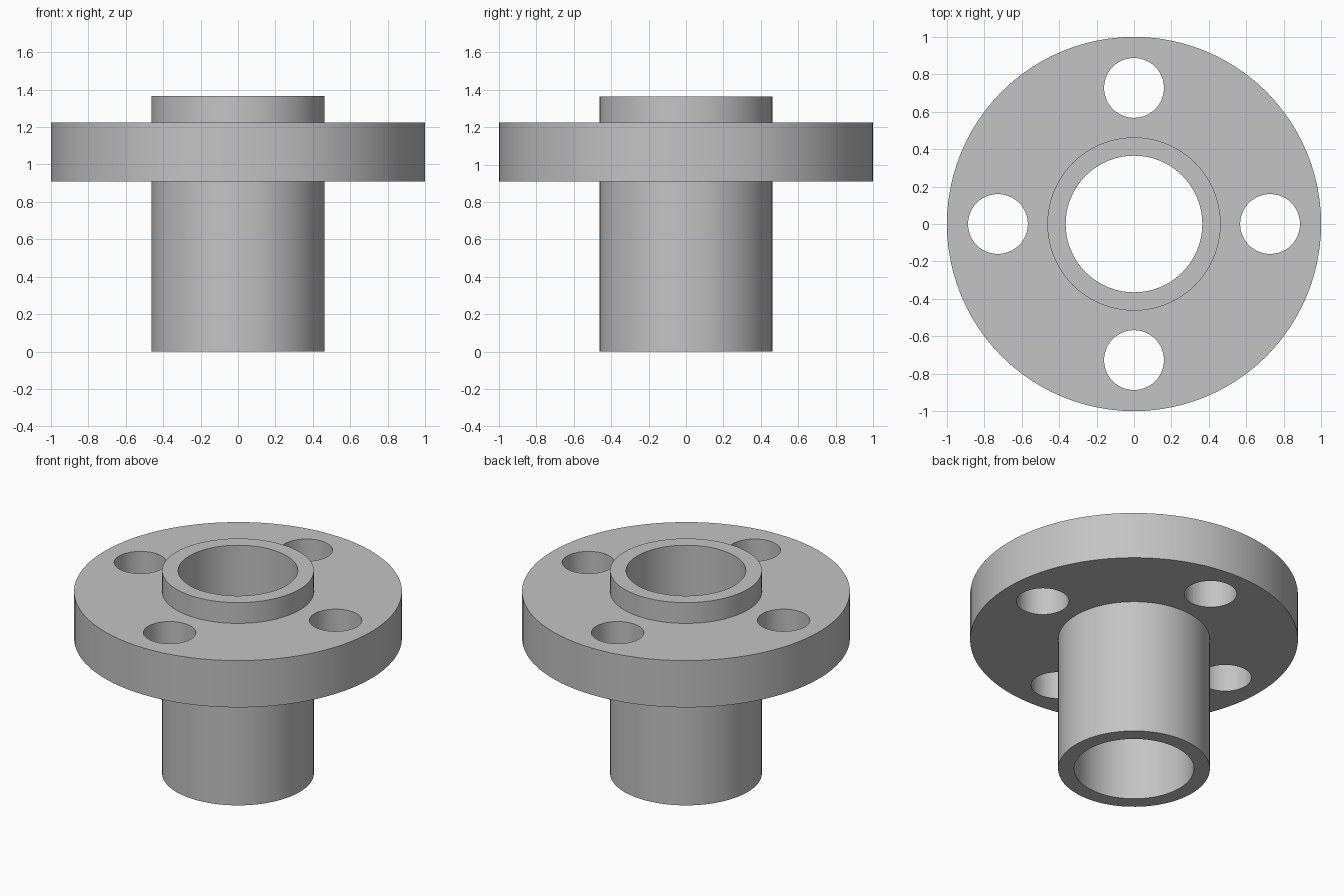
import bpy, bmesh, math
from mathutils import Vector, Matrix

cube = bpy.data.objects.get("Cube")
if cube:
    bpy.data.objects.remove(cube, do_unlink=True)

# Main sizes
BORE_R, PIPE_R, FLANGE_R = 0.365, 0.463, 1.0
FLANGE_BOTTOM, FLANGE_TOP, HEIGHT = 0.91, 1.225, 1.365
BOLT_R, BOLT_CIRCLE, BOLT_COUNT = 0.16, 0.727, 4
SEGMENTS = 96

# Plain grey metal
grey = bpy.data.materials.new("grey metal")
grey.use_nodes = True
grey.diffuse_color = (0.55, 0.55, 0.55, 1)
grey.node_tree.nodes["Principled BSDF"].inputs["Base Color"].default_value = grey.diffuse_color


def make_object(name, bm):
    bmesh.ops.recalc_face_normals(bm, faces=bm.faces)
    mesh = bpy.data.meshes.new(name)
    bm.to_mesh(mesh)
    bm.free()
    mesh.materials.append(grey)
    obj = bpy.data.objects.new(name, mesh)
    bpy.context.collection.objects.link(obj)
    return obj


def lathe(name, profile):
    """Spin a closed (radius, height) outline around the z axis."""
    bm = bmesh.new()
    verts = [bm.verts.new((r, 0, z)) for r, z in profile]
    edges = [bm.edges.new((v, verts[i - 1])) for i, v in enumerate(verts)]
    bmesh.ops.spin(bm, geom=verts + edges, cent=(0, 0, 0), axis=(0, 0, 1),
                   angle=math.tau, steps=SEGMENTS, use_merge=True)
    bmesh.ops.remove_doubles(bm, verts=bm.verts, dist=0.0001)
    return make_object(name, bm)


# Pipe, flange and raised collar as one turned body
flange = lathe("pipe_flange", [
    (BORE_R, 0), (PIPE_R, 0),
    (PIPE_R, FLANGE_BOTTOM), (FLANGE_R, FLANGE_BOTTOM),
    (FLANGE_R, FLANGE_TOP), (PIPE_R, FLANGE_TOP),
    (PIPE_R, HEIGHT), (BORE_R, HEIGHT),
])

# Bolt hole cutters, evenly spaced around the flange
bm = bmesh.new()
middle = Vector((BOLT_CIRCLE, 0, (FLANGE_BOTTOM + FLANGE_TOP) / 2))
for i in range(BOLT_COUNT):
    turn = Matrix.Rotation(math.tau * i / BOLT_COUNT, 4, "Z")
    bmesh.ops.create_cone(bm, cap_ends=True, segments=48,
                          radius1=BOLT_R, radius2=BOLT_R, depth=0.6,
                          matrix=turn @ Matrix.Translation(middle))
cutter = make_object("bolt_hole_cutter", bm)
cutter.hide_render = True

# Drill the holes, then drop the cutter
drill = flange.modifiers.new("bolt holes", "BOOLEAN")
drill.operation = "DIFFERENCE"
drill.solver = "EXACT"
drill.object = cutter
bpy.ops.object.select_all(action="DESELECT")
flange.select_set(True)
bpy.context.view_layer.objects.active = flange
bpy.ops.object.modifier_apply(modifier=drill.name)
bpy.data.objects.remove(cutter, do_unlink=True)

# Smooth round walls with crisp rims
bpy.ops.object.shade_smooth_by_angle(angle=math.radians(30))
